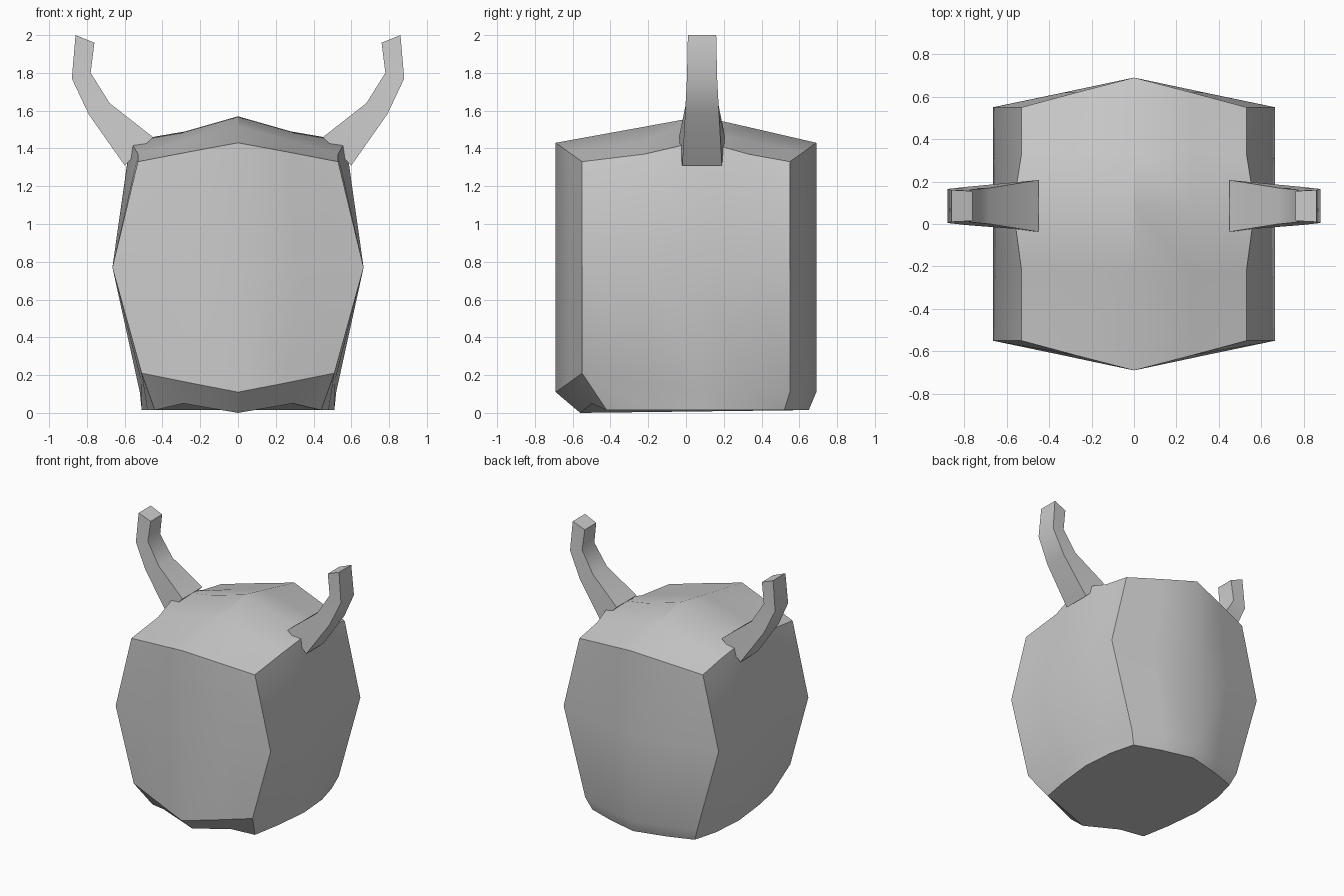
import bpy
import bmesh
import math
from mathutils import Vector

cube = bpy.data.objects.get("Cube")
if cube:
    bpy.data.objects.remove(cube, do_unlink=True)


def make_material(name, colour):
    mat = bpy.data.materials.new(name)
    mat.use_nodes = True
    mat.diffuse_color = colour
    mat.node_tree.nodes["Principled BSDF"].inputs["Base Color"].default_value = colour
    return mat


grey = make_material("plain grey", (0.6, 0.6, 0.6, 1))


def finish(bm, name, angle):
    """Turn a bmesh into a smooth shaded object with sharp creases."""
    bmesh.ops.recalc_face_normals(bm, faces=bm.faces[:])
    mesh = bpy.data.meshes.new(name)
    bm.to_mesh(mesh)
    bm.free()
    mesh.materials.append(grey)
    obj = bpy.data.objects.new(name, mesh)
    bpy.context.collection.objects.link(obj)
    bpy.ops.object.select_all(action="DESELECT")
    obj.select_set(True)
    bpy.context.view_layer.objects.active = obj
    bpy.ops.object.shade_smooth_by_angle(angle=math.radians(angle))
    return obj


def bridge(bm, row_a, row_b):
    """Fill quads between two rows of vertices."""
    for i in range(len(row_a) - 1):
        bm.faces.new((row_a[i], row_a[i + 1], row_b[i + 1], row_b[i]))


# Body: half outlines, each running front centre -> side -> back centre
front_back_y = (-.69, -.62, -.55, -.22, .08, .33, .55, .62, .69)
top_x = (0, .27, .53, .53, .57, .53, .53, .27, 0)
top_z = (1.43, 1.38, 1.33, 1.37, 1.44, 1.37, 1.33, 1.38, 1.43)
mid_x = (0, .33, .665, .665, .665, .665, .665, .33, 0)
low_x = (0, .26, .51, .51, .52, .51, .48, .25, 0)
low_z = (.11, .16, .21, .155, .11, .11, .11, .11, .11)
base_x = (0, .29, .44, .48, .51, .49, .44, .24, 0)
base_y = (-.56, -.5, -.42, -.2, .08, .33, .52, .59, .65)
base_z = (0, .05) + (.015,) * 7

bm = bmesh.new()


def outline(xs, ys, zs):
    return [bm.verts.new(p) for p in zip(xs, ys, zs)]


top = outline(top_x, front_back_y, top_z)
middle = outline(mid_x, front_back_y, (.77,) * 9)
lower = outline(low_x, front_back_y, low_z)
base = outline(base_x, base_y, base_z)
for upper_row, lower_row in ((top, middle), (middle, lower), (lower, base)):
    bridge(bm, upper_row, lower_row)
bm.faces.new(base)

# Saddle shaped roof, with its ridge just behind the centre
roof = [[top[2], top[1], top[0]]]
for edge, half_z, ridge_z in ((3, 1.44, 1.515), (4, 1.49, 1.57), (5, 1.44, 1.513)):
    y = front_back_y[edge]
    roof.append([top[edge], bm.verts.new((.28, y, half_z)), bm.verts.new((0, y, ridge_z))])
roof.append(top[6:])
for row_a, row_b in zip(roof, roof[1:]):
    bridge(bm, row_a, row_b)

bmesh.ops.mirror(bm, geom=bm.verts[:] + bm.edges[:] + bm.faces[:], axis="X", merge_dist=.001)
finish(bm, "body", 28)

# Horns: inner and outer edge points with half widths, from root to tip
horn_sections = (
    ((.45, 1.46), .122, (.6, 1.31), .105),
    ((.68, 1.64), .085, (.79, 1.58), .09),
    ((.78, 1.8), .075, (.88, 1.77), .08),
    ((.76, 1.96), .07, (.86, 2), .075),
)


def make_horn(name, side):
    bm = bmesh.new()
    rings = []
    for (xi, zi), wi, (xo, zo), wo in horn_sections:
        corners = ((xi, -wi, zi), (xi, wi, zi), (xo, wo, zo), (xo, -wo, zo))
        rings.append([bm.verts.new(Vector((side * x, .085 + y, z))) for x, y, z in corners])
    for a, b in zip(rings, rings[1:]):
        bridge(bm, a + a[:1], b + b[:1])
    bm.faces.new(rings[0])
    bm.faces.new(rings[-1])
    finish(bm, name, 40)


make_horn("left_horn", 1)
make_horn("right_horn", -1)
